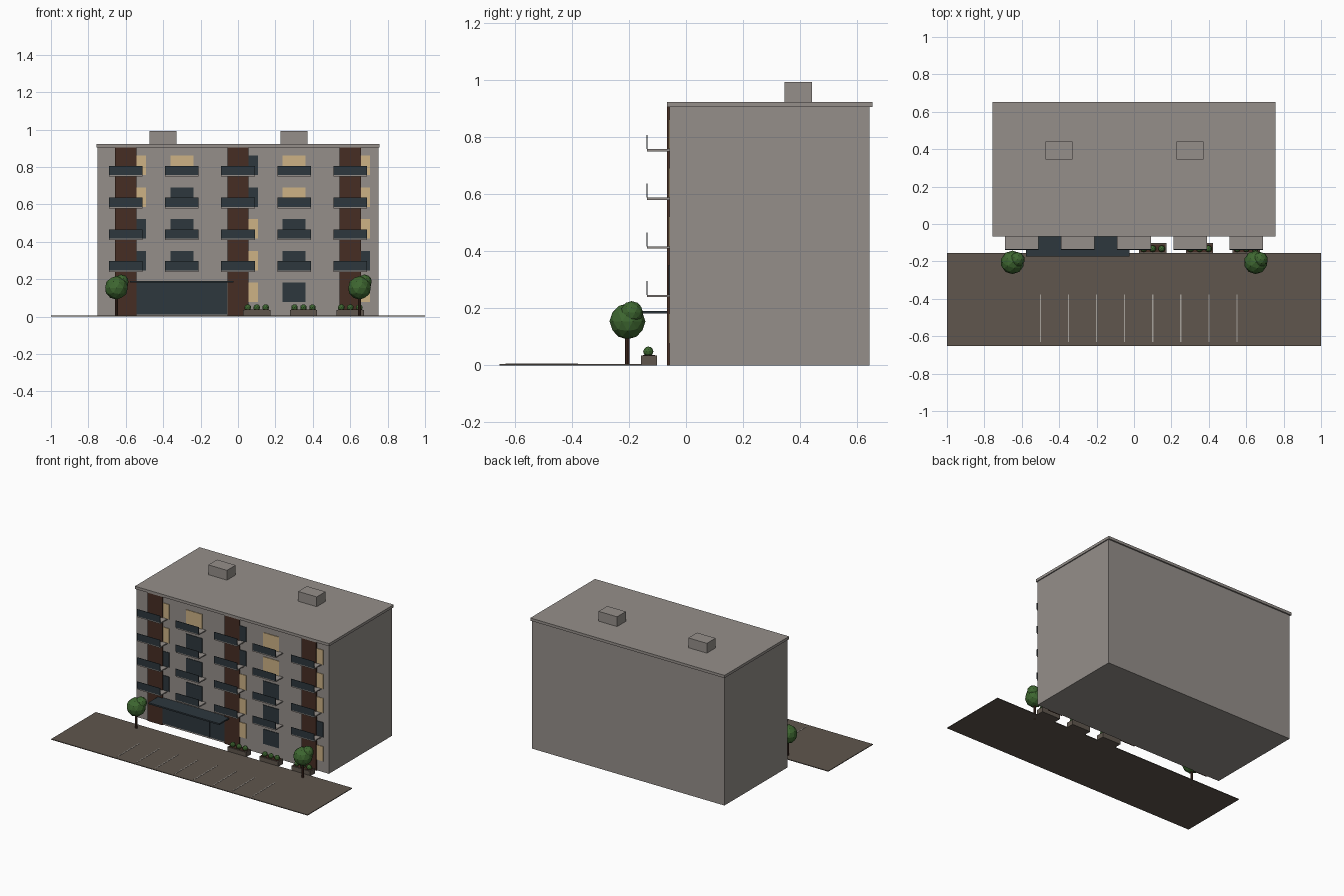
import bpy
from mathutils import Vector

cube = bpy.data.objects.get("Cube")
if cube:
    bpy.data.objects.remove(cube, do_unlink=True)


def material(name, rgb):
    m = bpy.data.materials.new(name)
    m.use_nodes = True
    m.diffuse_color = (*rgb, 1)
    bsdf = m.node_tree.nodes["Principled BSDF"]
    bsdf.inputs["Base Color"].default_value = (*rgb, 1)
    bsdf.inputs["Roughness"].default_value = 0.9
    return m


concrete = material("warm grey concrete", (0.30, 0.275, 0.255))
asphalt = material("brown grey asphalt", (0.115, 0.094, 0.075))
timber = material("dark brown timber", (0.061, 0.027, 0.017))
slate = material("dark slate glass", (0.026, 0.038, 0.047))
lit = material("warm lit window", (0.61, 0.445, 0.235))
leaf = material("leaf green", (0.048, 0.135, 0.030))
paint = material("pale road paint", (0.39, 0.36, 0.33))


def box(name, mat, x, y, z):
    """Box from (min, max) ranges on each axis."""
    bpy.ops.mesh.primitive_cube_add(size=1)
    ob = bpy.context.object
    ob.name = name
    for v in ob.data.vertices:
        v.co = Vector([r[0] if c < 0 else r[1] for c, r in zip(v.co, (x, y, z))])
    ob.data.materials.append(mat)
    return ob


def around(centre, width):
    return (centre - width / 2, centre + width / 2)


def ball(name, x, y, z, radius):
    bpy.ops.mesh.primitive_ico_sphere_add(subdivisions=2, radius=radius, location=(x, y, z))
    ob = bpy.context.object
    ob.name = name
    ob.data.materials.append(leaf)


WALL = -0.058      # front wall plane
FLOOR = 0.17       # storey height
COLUMNS = (-0.6, -0.3, 0, 0.3, 0.6)

# Main block, roof slab and roof units
box("building", concrete, (-0.75, 0.75), (WALL, 0.643), (0, 0.904))
box("roof_slab", concrete, (-0.757, 0.757), (-0.067, 0.653), (0.904, 0.923))
for x in (-0.4, 0.3):
    box("roof_unit", concrete, around(x, 0.145), (0.345, 0.442), (0.923, 0.992))

# Timber facade strips
for x in (-0.6, 0, 0.6):
    box("facade_strip", timber, around(x, 0.114), (-0.067, WALL), (0, 0.904))

# Windows, one row of letters per storey: L lit, D dark, - none
rows = ("--LDL", "DDLDD", "DDLDL", "LDDLL", "LLDLL")
for i, row in enumerate(rows):
    for x, kind in zip(COLUMNS, row):
        if kind == "-":
            continue
        # windows beside a strip sit to its right
        span = around(x, 0.124) if abs(x) == 0.3 else (x + 0.057, x + 0.107)
        z = 0.077 + FLOOR * i
        box("window", lit if kind == "L" else slate, span, (-0.062, WALL), (z, z + 0.104))

# Balconies: slab and front railing
for i in range(4):
    z = 0.239 + FLOOR * i
    for x in COLUMNS:
        box("balcony_slab", concrete, around(x, 0.18), (-0.136, WALL), (z, z + 0.008))
        box("balcony_railing", slate, around(x, 0.18), (-0.138, -0.135), (z + 0.008, z + 0.057))

# Entrance glazing and canopy
for k in range(4):
    x = -0.543 + 0.1215 * k
    box("entrance_glass", slate, (x, x + 0.1205), (-0.063, WALL), (0.012, 0.181))
for k in range(1, 4):
    box("entrance_mullion", slate, around(-0.543 + 0.1215 * k, 0.005), (-0.066, WALL), (0.012, 0.181))
box("entrance_canopy", slate, (-0.578, -0.024), (-0.174, WALL), (0.181, 0.191))

# Parking lot and bay lines
box("parking_lot", asphalt, (-1, 1), (-0.653, -0.156), (0, 0.005))
for k in range(8):
    box("bay_line", paint, around(-0.5 + 0.15 * k, 0.006), (-0.632, -0.378), (0.005, 0.0065))

# Planters with shrubs
for x in (0.1, 0.35, 0.6):
    box("planter", asphalt, around(x, 0.146), (-0.158, -0.102), (0, 0.035))
    box("planter_soil", timber, around(x, 0.132), (-0.151, -0.109), (0.03, 0.037))
    for dx in (-0.048, 0, 0.048):
        ball("shrub", x + dx, -0.132, 0.048, 0.018)

# Trees: trunk, main crown and offset upper crown
for x in (-0.65, 0.65):
    bpy.ops.mesh.primitive_cylinder_add(vertices=8, radius=0.008, depth=0.12, location=(x, -0.205, 0.06))
    trunk = bpy.context.object
    trunk.name = "tree_trunk"
    trunk.data.materials.append(timber)
    ball("tree_crown", x, -0.205, 0.154, 0.063)
    ball("tree_upper_crown", x + 0.026, -0.19, 0.185, 0.04)
